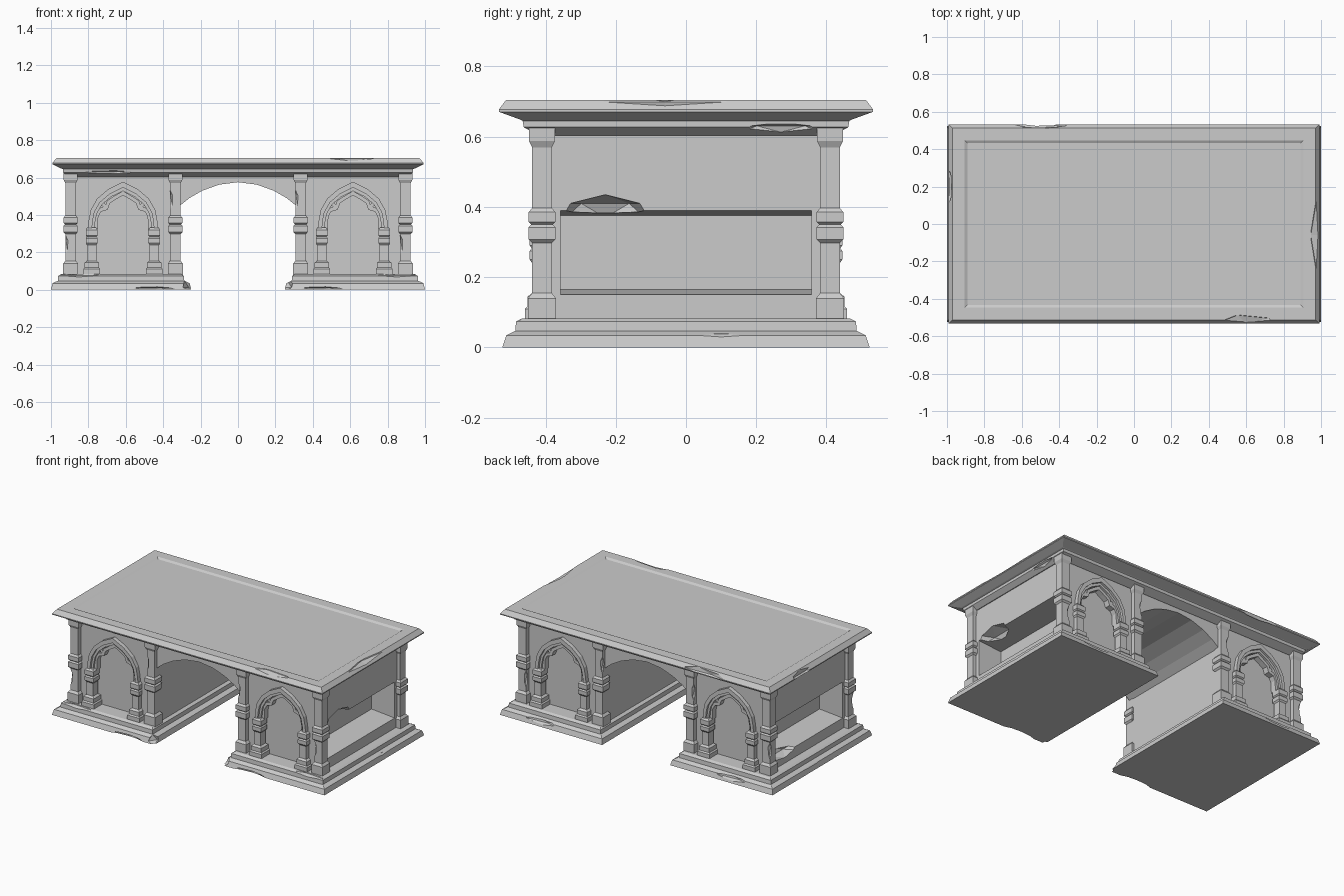
import bpy, bmesh
from mathutils import Vector

if "Cube" in bpy.data.objects:
    bpy.data.objects.remove(bpy.data.objects["Cube"])


def finish(name, bm):
    bmesh.ops.recalc_face_normals(bm, faces=bm.faces)
    me = bpy.data.meshes.new(name)
    bm.to_mesh(me)
    bm.free()
    ob = bpy.data.objects.new(name, me)
    bpy.context.collection.objects.link(ob)
    return ob


def loft(name, cx, cy, rings):
    """Stack of rectangles (z, half_x, half_y) joined into one closed solid."""
    bm = bmesh.new()
    loops = [[bm.verts.new((cx + sx * hx, cy + sy * hy, z))
              for sx, sy in ((-1, -1), (1, -1), (1, 1), (-1, 1))] for z, hx, hy in rings]
    for a, b in zip(loops, loops[1:]):
        for i in range(4):
            j = (i + 1) % 4
            bm.faces.new((a[i], a[j], b[j], b[i]))
    bm.faces.new(loops[0])
    bm.faces.new(loops[-1])
    return finish(name, bm)


def prism(name, pts, y0, y1):
    """Extrude an x-z outline from y0 to y1."""
    bm = bmesh.new()
    a = [bm.verts.new((x, y0, z)) for x, z in pts]
    b = [bm.verts.new((x, y1, z)) for x, z in pts]
    bm.faces.new(a)
    bm.faces.new(b)
    for i in range(len(pts)):
        j = (i + 1) % len(pts)
        bm.faces.new((a[i], a[j], b[j], b[i]))
    return finish(name, bm)


def cut(ob, cutter):
    cutter.hide_render = True
    mod = ob.modifiers.new("cut", 'BOOLEAN')
    mod.operation, mod.solver, mod.object = 'DIFFERENCE', 'EXACT', cutter
    bpy.context.view_layer.objects.active = ob
    bpy.ops.object.modifier_apply(modifier=mod.name)
    bpy.data.objects.remove(cutter)


def chip(ob, loc, size):
    """Knock a faceted dent out of an edge."""
    bm = bmesh.new()
    bmesh.ops.create_icosphere(bm, subdivisions=1, radius=1)
    for v in bm.verts:
        v.co = Vector(c * s for c, s in zip(v.co, size)) + Vector(loc)
    cut(ob, finish("chip_cutter", bm))


def both(half, cx):
    """Mirror a half profile (outside to apex) into a full left-to-right curve."""
    return [(cx - x, z) for x, z in half] + [(cx + x, z) for x, z in half[-2::-1]]


def pointed(cx, w, spring, apex):
    shape = ((1, 0), (.98, .2), (.92, .42), (.74, .65), (.42, .85), (0, 1))
    return both([(w * u, spring + (apex - spring) * v) for u, v in shape], cx)


# Table top with cornice and a shallow sunken field
top = loft("table_top", 0, 0, [
    (.603, .905, .415), (.627, .935, .462), (.645, .935, .465), (.648, .945, .47),
    (.671, .992, .533), (.677, .992, .533), (.705, .97, .512), (.705, .905, .447),
    (.697, .89, .432)])
for loc, size in [((.6, -.53, .712), (.17, .05, .024)), ((-.68, -.475, .622), (.18, .03, .02)),
                  ((.99, -.06, .71), (.05, .22, .024)), ((.945, .27, .622), (.03, .13, .02)),
                  ((-.5, .535, .69), (.18, .025, .03)), ((-.995, .2, .69), (.025, .12, .03))]:
    chip(top, loc, size)

# Body with the arched passage through the middle
arch = [(-.31, .45), (-.26, .49), (-.19, .53), (-.1, .562), (0, .575),
        (.1, .562), (.19, .53), (.26, .49), (.31, .45)]
body = prism("body", [(-.9, .07), (-.31, .07)] + arch +
             [(.31, .07), (.9, .07), (.9, .615), (-.9, .615)], -.41, .41)

# Sunken end panels with sloping sill and lintel
for s in (-1, 1):
    cut(body, prism("panel_cutter", [(s * .73, .165), (s * .92, .149), (s * .92, .391),
                                     (s * .73, .376)], -.357, .357))
chip(body, (.9, -.23, .39), (.1, .13, .045))
chip(body, (-.9, .25, .15), (.08, .12, .03))

column = [(.075, .04), (.14, .04), (.155, .028), (.298, .028), (.308, .038), (.342, .038),
          (.35, .03), (.357, .038), (.385, .038), (.397, .028), (.57, .028), (.588, .037),
          (.625, .037)]
small_column = [(.075, .045), (.11, .045), (.118, .038), (.145, .038), (.155, .025),
                (.24, .025), (.25, .032), (.275, .032), (.283, .026), (.29, .032),
                (.32, .032), (.332, .022)]
cusps = [((.162, .32), (.135, .32)), ((.152, .40), (.132, .39)), ((.125, .437), (.118, .417)),
         ((.095, .445), (.082, .428)), ((.086, .475), (.07, .462)), ((.045, .502), (.035, .485)),
         ((0, .528), (0, .505))]

for s in (-1, 1):
    # Stepped plinth under each pedestal
    plinth = loft("plinth", s * .625, 0, [
        (0, .375, .523), (.034, .367, .512), (.045, .345, .49), (.047, .338, .486),
        (.074, .336, .484), (.083, .322, .466)])
    chip(plinth, (s * .25, -.52, .03), (.05, .06, .04))
    chip(plinth, (s * .45, -.53, 0), (.14, .03, .022))
    chip(plinth, (s * .85, -.485, .085), (.14, .03, .017))
    chip(plinth, (s * .7, .525, .04), (.15, .028, .03))
    chip(plinth, (s * 1.0, .1, .05), (.022, .2, .025))

    for f in (-1, 1):
        # Ringed columns at the pedestal corners
        for cx in (.895, .335):
            col = loft("column", s * cx, f * .41, [(z, h, h) for z, h in column])
            zc = .24 if cx > .5 else .48
            chip(col, (s * cx - .03, f * .44, zc), (.018, .02, .06))

        # Pointed niche cut into the wall
        cx = s * .615
        opening = pointed(cx, .168, .32, .548)
        cut(body, prism("niche_cutter", [(cx - .168, .083)] + opening + [(cx + .168, .083)],
                        f * .372, f * .45))

        # Stepped arch mouldings and cusped tracery
        for name, ow, oz, iw, iz, depth in (("arch_outer", .187, .577, .166, .546, .437),
                                            ("arch_inner", .168, .548, .152, .528, .422)):
            prism(name, pointed(cx, ow, .32, oz) + pointed(cx, iw, .32, iz)[::-1],
                  f * .365, f * depth)
        prism("tracery", both([a for a, b in cusps], cx) + both([b for a, b in cusps], cx)[::-1],
              f * .365, f * .41)
        for t in (-1, 1):
            prism("tracery_strut", [(cx + t * x, z) for x, z in
                                    ((.082, .44), (.098, .432), (.128, .468), (.112, .482))],
                  f * .365, f * .405)
            # Small columns carrying the niche arch
            loft("niche_column", cx + t * .167, f * .413, [(z, h, h) for z, h in small_column])
